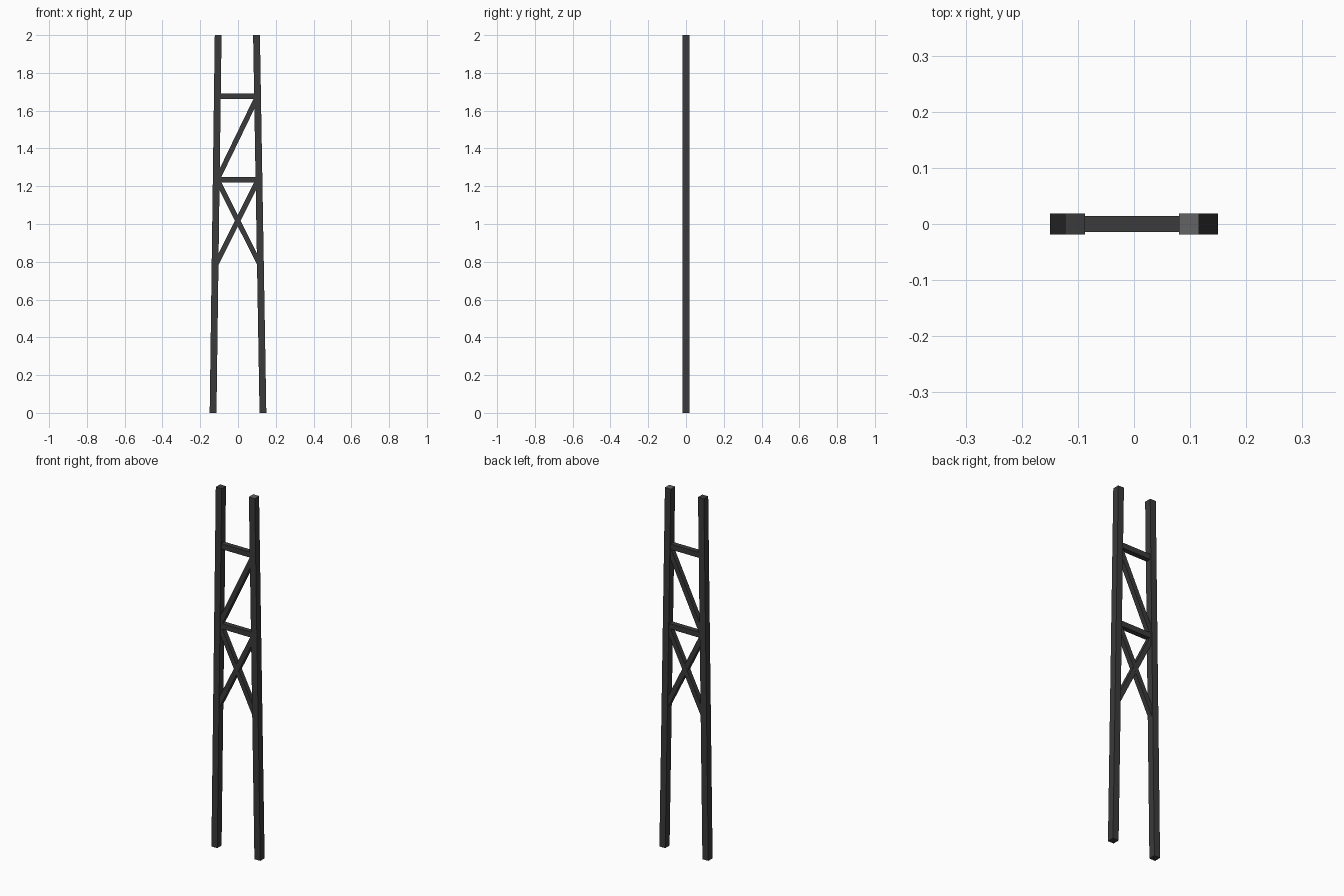
import bpy
from mathutils import Vector

if "Cube" in bpy.data.objects:
    bpy.data.objects.remove(bpy.data.objects["Cube"])


def make_mat(name, value):
    m = bpy.data.materials.new(name)
    m.diffuse_color = (value, value, value, 1)
    m.use_nodes = True
    m.node_tree.nodes["Principled BSDF"].inputs["Base Color"].default_value = m.diffuse_color
    return m


DARK = make_mat("dark_metal", 0.043)
LIGHT = make_mat("grey_end_cap", 0.125)


def bar(name, start, end, width, depth, level_ends=False):
    """Box bar between two (x, z) points; level_ends shears it so the ends stay horizontal."""
    a, b = Vector((start[0], 0, start[1])), Vector((end[0], 0, end[1]))
    d = (b - a).normalized()
    side = Vector((1, 0, 0)) if level_ends else Vector((d.z, 0, -d.x))
    side *= width / 2
    back = Vector((0, depth / 2, 0))
    verts = [p + s * side + t * back for p in (a, b)
             for s, t in ((-1, -1), (1, -1), (1, 1), (-1, 1))]
    faces = [(3, 2, 1, 0), (4, 5, 6, 7)]
    faces += [(i, (i + 1) % 4, (i + 1) % 4 + 4, i + 4) for i in range(4)]
    me = bpy.data.meshes.new(name)
    me.from_pydata(verts, [], faces)
    me.materials.append(DARK)
    me.update()
    ob = bpy.data.objects.new(name, me)
    bpy.context.collection.objects.link(ob)
    return ob


# Slanted legs
bar("left_leg", (-0.132, 0), (-0.105, 2), 0.036, 0.038, True)
right_leg = bar("right_leg", (0.132, 0), (0.098, 2), 0.036, 0.038, True)

# Lighter top end on the right leg
right_leg.data.materials.append(LIGHT)
for f in right_leg.data.polygons:
    if f.normal.z > 0.9:
        f.material_index = 1

# Horizontal rungs
for i, z in enumerate((1.235, 1.677)):
    bar(f"rung_{i + 1}", (-0.108, z), (0.106, z), 0.03, 0.028)

# Crossed braces and single upper brace
bar("cross_brace_rising", (-0.115, 0.79), (0.107, 1.235), 0.027, 0.027)
bar("cross_brace_falling", (-0.110, 1.235), (0.113, 0.79), 0.027, 0.0265)
bar("upper_brace", (-0.110, 1.235), (0.104, 1.677), 0.027, 0.027)
